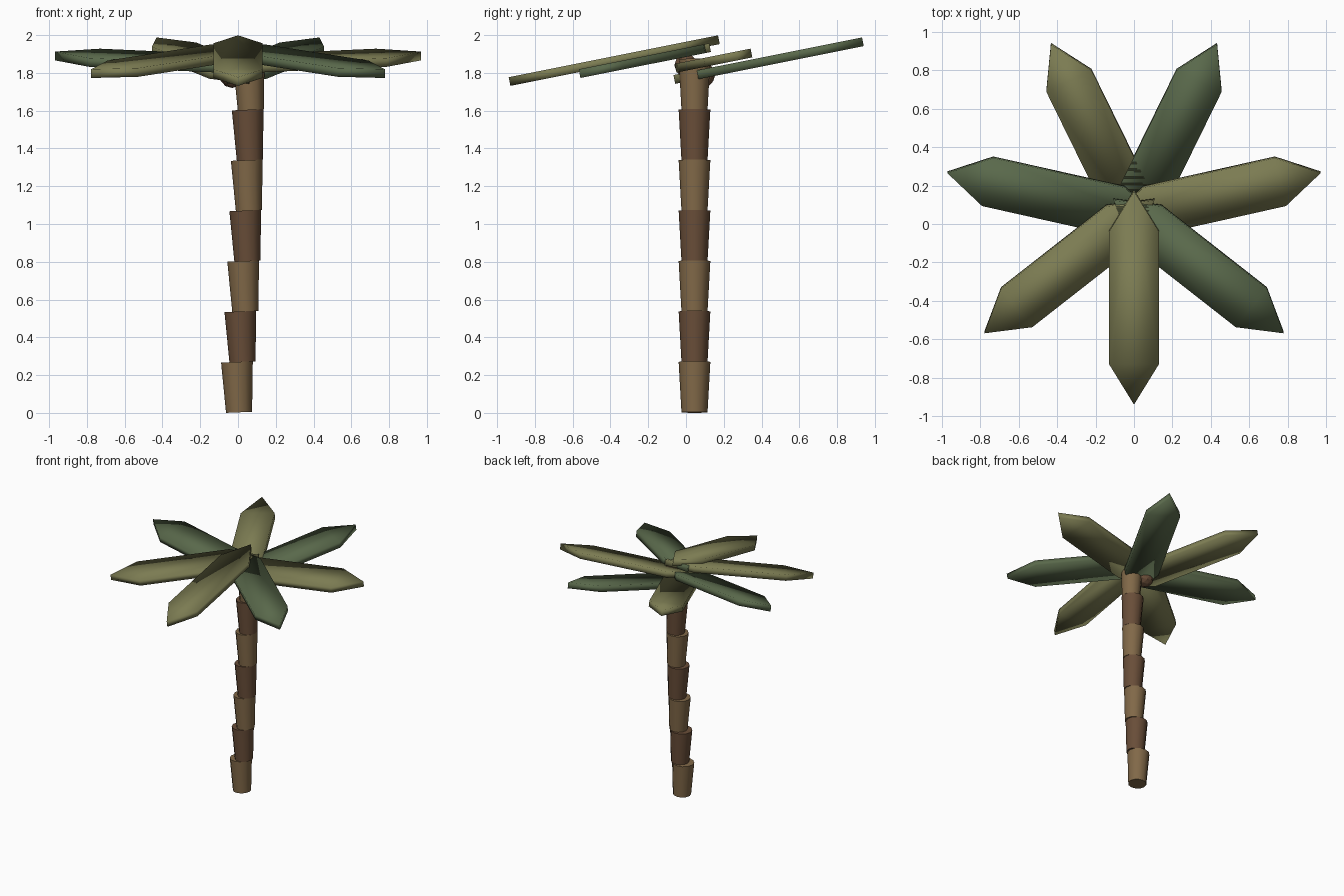
import bpy, bmesh
from math import radians, cos, sin
from mathutils import Matrix, Vector

if "Cube" in bpy.data.objects:
    bpy.data.objects.remove(bpy.data.objects["Cube"])


def material(name, rgb):
    m = bpy.data.materials.new(name)
    m.diffuse_color = (*rgb, 1)
    m.use_nodes = True
    m.node_tree.nodes["Principled BSDF"].inputs["Base Color"].default_value = m.diffuse_color
    return m


LIGHT_BARK = material("light_bark", (0.22, 0.14, 0.065))
DARK_BARK = material("dark_bark", (0.14, 0.075, 0.04))
OLIVE = material("olive_leaf", (0.20, 0.20, 0.085))
GREEN = material("green_leaf", (0.10, 0.14, 0.07))


def finish(name, bm, mat, matrix, smooth=False):
    bmesh.ops.recalc_face_normals(bm, faces=bm.faces)
    bm.transform(matrix)
    for f in bm.faces:
        f.smooth = smooth
    me = bpy.data.meshes.new(name)
    bm.to_mesh(me)
    bm.free()
    me.materials.append(mat)
    ob = bpy.data.objects.new(name, me)
    bpy.context.collection.objects.link(ob)
    return ob


# Trunk: flared rings stacked along a gentle lean
ring_h = 0.267
top_x = [-0.006, 0.012, 0.027, 0.038, 0.046, 0.051, 0.056]
for i, x in enumerate(top_x):
    bm = bmesh.new()
    bmesh.ops.create_cone(bm, cap_ends=True, segments=12,
                          radius1=0.069, radius2=0.084, depth=ring_h)
    mat = DARK_BARK if i % 2 else LIGHT_BARK
    place = (Matrix.Translation((x + 0.006, 0.045, ring_h * (i + 0.5) + 0.003))
             @ Matrix.Rotation(radians(-2.4), 4, 'Y'))
    ob = finish(f"trunk_ring_{i + 1}", bm, mat, place)
    bpy.context.view_layer.objects.active = ob
    ob.select_set(True)
    bpy.ops.object.shade_smooth_by_angle(angle=radians(40))
    ob.select_set(False)

# Leaves: long hexagonal slabs fanned around the top, crown tipped forward
half_len, half_w, point, thick = 0.565, 0.13, 0.215, 0.047
outline = [(half_len, 0), (half_len - point, half_w), (point - half_len, half_w),
           (-half_len, 0), (point - half_len, -half_w), (half_len - point, -half_w)]
for i in range(7):
    a = radians(-90 + i * 360 / 7)
    bm = bmesh.new()
    face = bm.faces.new([bm.verts.new((x, y, -thick / 2)) for x, y in outline])
    ext = bmesh.ops.extrude_face_region(bm, geom=[face])
    bmesh.ops.translate(bm, vec=(0, 0, thick),
                        verts=[v for v in ext["geom"] if isinstance(v, bmesh.types.BMVert)])
    place = (Matrix.Translation((0.43 * cos(a), 0.05 + 0.43 * sin(a), 1.865))
             @ Matrix.Rotation(radians(11.3), 4, 'X') @ Matrix.Rotation(a, 4, 'Z'))
    finish(f"leaf_{i + 1}", bm, GREEN if i % 2 else OLIVE, place, smooth=True)

# Coconuts tucked beneath the leaves
for i, (pos, r) in enumerate([((-0.03, 0.085, 1.79), 0.07), ((0.03, 0.0, 1.84), 0.062)]):
    bm = bmesh.new()
    bmesh.ops.create_icosphere(bm, subdivisions=2, radius=r)
    finish(f"coconut_{i + 1}", bm, DARK_BARK, Matrix.Translation(Vector(pos)))
